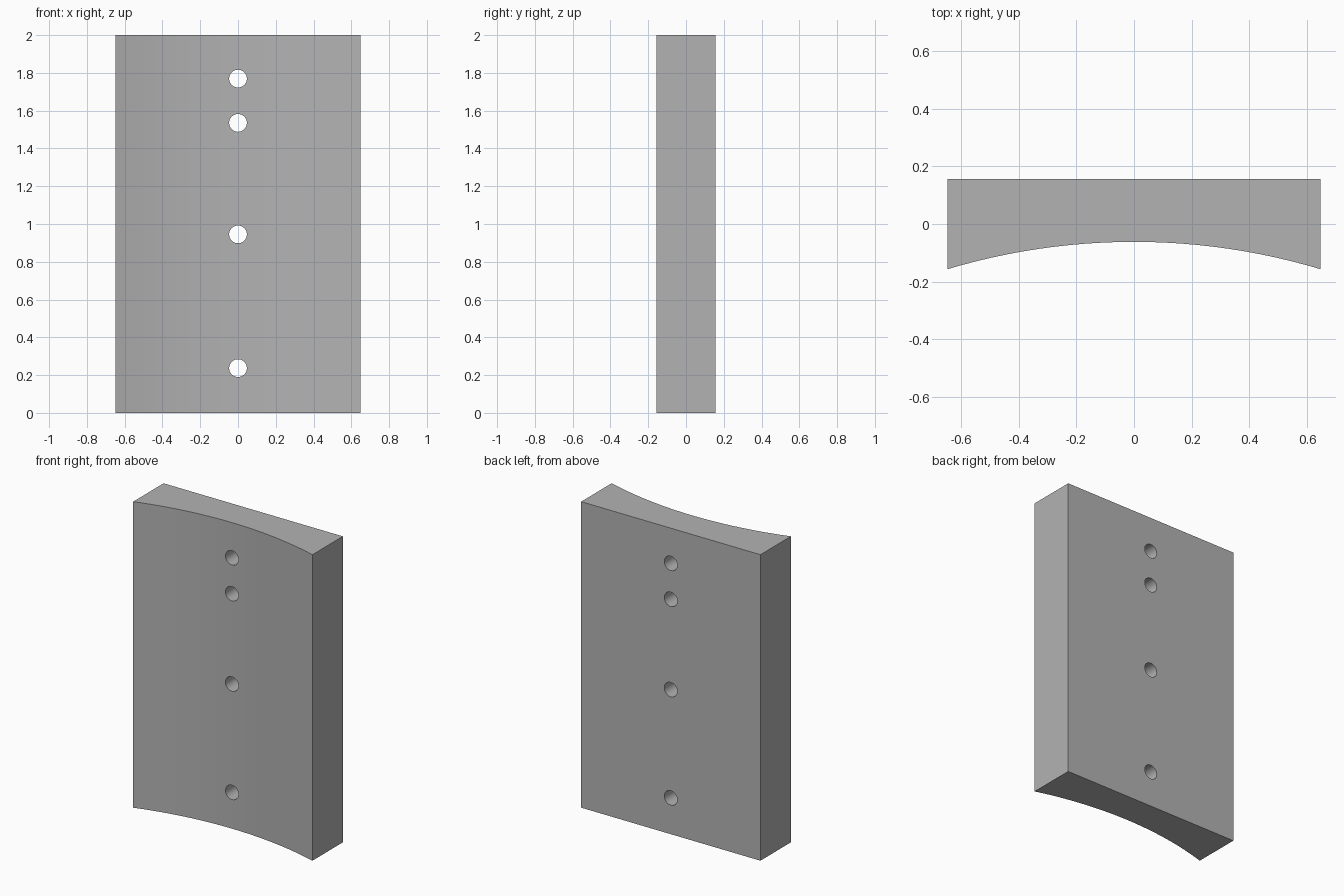
import bpy
import bmesh
from math import asin, sin, cos, radians
from mathutils import Matrix

HALF_WIDTH, BACK, FRONT, HOLLOW, HEIGHT = 0.648, 0.157, -0.157, -0.062, 2.0
ARC_STEPS = 24
HOLE_RADIUS = 0.047
HOLE_HEIGHTS = (0.237, 0.945, 1.535, 1.77)

cube = bpy.data.objects.get("Cube")
if cube:
    bpy.data.objects.remove(cube, do_unlink=True)

grey = bpy.data.materials.new("plain grey")
grey.use_nodes = True
colour = (0.45, 0.45, 0.45, 1)
grey.diffuse_color = colour
grey.node_tree.nodes["Principled BSDF"].inputs["Base Color"].default_value = colour


def add_object(name, bm):
    bmesh.ops.recalc_face_normals(bm, faces=bm.faces)
    mesh = bpy.data.meshes.new(name)
    bm.to_mesh(mesh)
    bm.free()
    mesh.materials.append(grey)
    obj = bpy.data.objects.new(name, mesh)
    bpy.context.collection.objects.link(obj)
    return obj


# Plate: flat back, shallow concave arc along the front
sagitta = HOLLOW - FRONT
radius = (HALF_WIDTH ** 2 + sagitta ** 2) / (2 * sagitta)
sweep = asin(HALF_WIDTH / radius)
angles = [sweep * (2 * i / ARC_STEPS - 1) for i in range(ARC_STEPS + 1)]
outline = [(radius * sin(a), HOLLOW - radius * (1 - cos(a))) for a in angles]
outline += [(HALF_WIDTH, BACK), (-HALF_WIDTH, BACK)]

bm = bmesh.new()
base = bm.faces.new([bm.verts.new((x, y, 0)) for x, y in outline])
top = bmesh.ops.extrude_face_region(bm, geom=[base], use_keep_orig=True)["geom"]
bmesh.ops.translate(bm, vec=(0, 0, HEIGHT),
                    verts=[v for v in top if isinstance(v, bmesh.types.BMVert)])
plate = add_object("curved_plate", bm)

# Round holes drilled from front to back
bm = bmesh.new()
for z in HOLE_HEIGHTS:
    bmesh.ops.create_cone(
        bm, cap_ends=True, segments=32, radius1=HOLE_RADIUS, radius2=HOLE_RADIUS, depth=1,
        matrix=Matrix.Translation((0, 0, z)) @ Matrix.Rotation(radians(90), 4, "X"))
drill = add_object("hole_cutter", bm)
drill.hide_render = True

cut = plate.modifiers.new("holes", "BOOLEAN")
cut.operation = "DIFFERENCE"
cut.solver = "EXACT"
cut.object = drill

# Apply the holes, drop the cutter, then smooth the curved faces
bpy.ops.object.select_all(action="DESELECT")
plate.select_set(True)
bpy.context.view_layer.objects.active = plate
bpy.ops.object.modifier_apply(modifier=cut.name)
bpy.data.objects.remove(drill, do_unlink=True)
bpy.ops.object.shade_smooth_by_angle(angle=radians(30))
